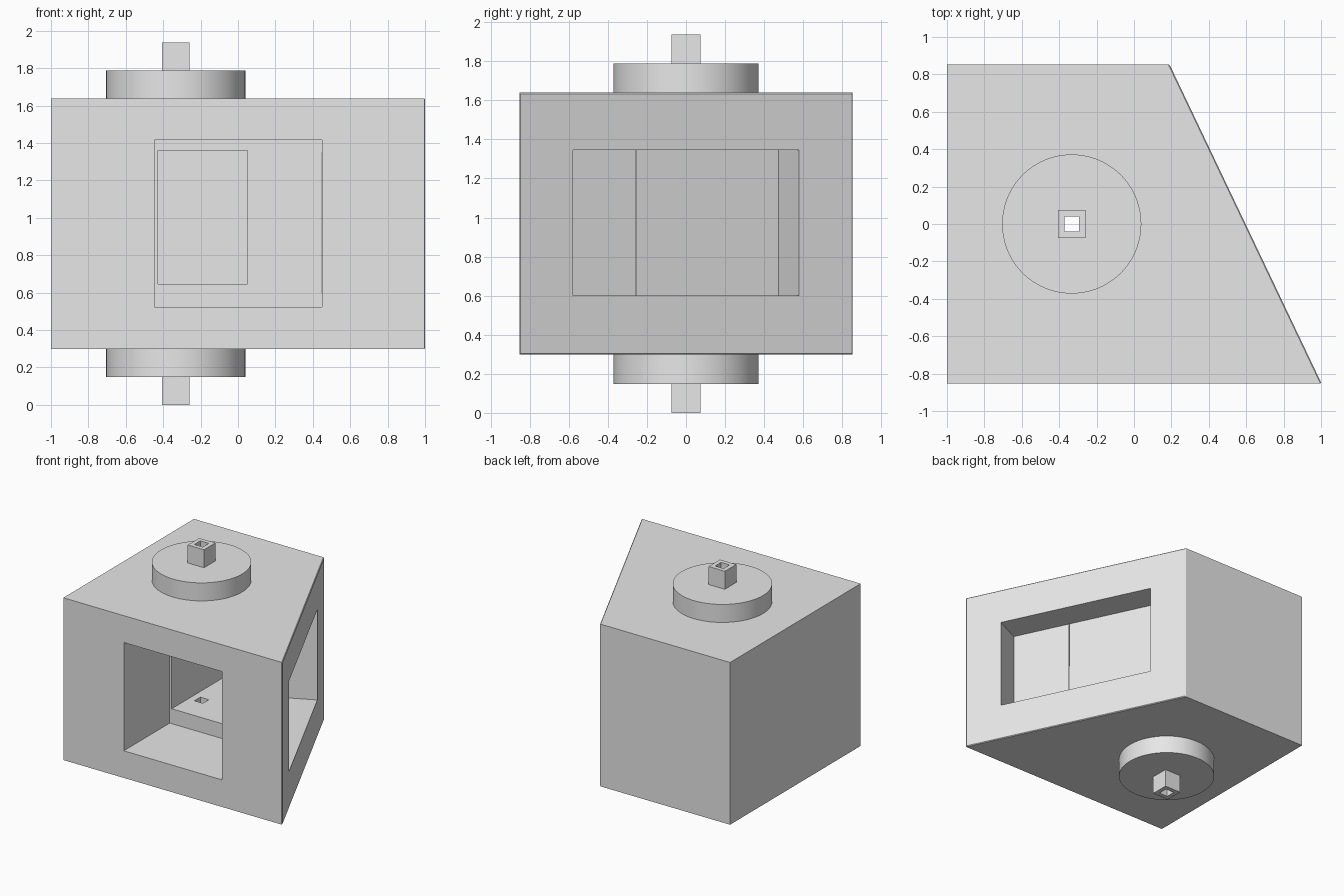
import bpy
import bmesh
import math
from mathutils import Matrix, Vector

if "Cube" in bpy.data.objects:
    bpy.data.objects.remove(bpy.data.objects["Cube"], do_unlink=True)

grey = bpy.data.materials.new("plain grey")
grey.use_nodes = True
colour = (0.8, 0.8, 0.8, 1)
grey.diffuse_color = colour
grey.node_tree.nodes["Principled BSDF"].inputs["Base Color"].default_value = colour

UNIT = 0.149          # one step of the stacked heights
BASE = 2 * UNIT       # underside of the body
TOP = 11 * UNIT       # top of the body
HALF = 0.853          # half depth of the body
AXLE_X = -0.333


def add_object(name, bm):
    bmesh.ops.recalc_face_normals(bm, faces=bm.faces)
    mesh = bpy.data.meshes.new(name)
    bm.to_mesh(mesh)
    bm.free()
    mesh.materials.append(grey)
    obj = bpy.data.objects.new(name, mesh)
    bpy.context.collection.objects.link(obj)
    return obj


def box(name, low, high, matrix=Matrix()):
    low, high = Vector(low), Vector(high)
    place = matrix @ Matrix.Translation((low + high) / 2) @ Matrix.Diagonal((high - low).to_4d())
    bm = bmesh.new()
    bmesh.ops.create_cube(bm, size=1, matrix=place)
    return add_object(name, bm)


def square_column(name, width, bottom, top):
    r = width / 2
    return box(name, (AXLE_X - r, -r, bottom), (AXLE_X + r, r, top))


def cut(target, cutter):
    mod = target.modifiers.new("cut", 'BOOLEAN')
    mod.operation, mod.solver, mod.object = 'DIFFERENCE', 'EXACT', cutter
    bpy.context.view_layer.objects.active = target
    bpy.ops.object.modifier_apply(modifier=mod.name)
    bpy.data.objects.remove(cutter, do_unlink=True)


def cut_bore(target):
    cut(target, square_column("bore_cutter", 0.078, -0.1, 2.1))


# Body: a block with one slanted side
bm = bmesh.new()
corners = [(-1, -HALF), (1.003, -HALF), (0.19, HALF), (-1, HALF)]
floor = bm.faces.new([bm.verts.new((x, y, BASE)) for x, y in corners])
raised = bmesh.ops.extrude_face_region(bm, geom=[floor])["geom"]
bmesh.ops.translate(bm, vec=(0, 0, TOP - BASE),
                    verts=[v for v in raised if isinstance(v, bmesh.types.BMVert)])
bm.normal_update()
slant = next(f for f in bm.faces if 0.1 < abs(f.normal.y) < 0.9)
bmesh.ops.bevel(bm, geom=list(slant.edges), offset=0.006, segments=1, affect='EDGES')
body = add_object("body", bm)

# Front opening and the smaller chamber behind it
cut(body, box("opening_cutter", (-0.447, -1, 0.522), (0.449, -0.253, 1.417)))
cut(body, box("chamber_cutter", (-0.429, -0.4, 0.645), (0.052, 0.5, 1.36)))

# Shallow window cut square into the slanted side
turn = math.atan2(0.813, 2 * HALF)
frame = Matrix.Translation((0.5965, 0, 0)) @ Matrix.Rotation(turn, 4, 'Z')
cut(body, box("window_cutter", (-0.244, -0.642, 0.6), (0.2, 0.642, 1.347), frame))
cut_bore(body)

# Matching discs and hollow square stems on the top and underside
for side, disc_low, stem_low in (("upper", TOP, TOP + UNIT), ("lower", UNIT, 0)):
    bm = bmesh.new()
    bmesh.ops.create_cone(bm, cap_ends=True, segments=96, radius1=0.372, radius2=0.372,
                          depth=UNIT,
                          matrix=Matrix.Translation((AXLE_X, 0, disc_low + UNIT / 2)))
    disc = add_object(side + "_disc", bm)
    stem = square_column(side + "_stem", UNIT, stem_low, stem_low + UNIT)
    cut_bore(disc)
    cut_bore(stem)
    bpy.ops.object.select_all(action='DESELECT')
    disc.select_set(True)
    bpy.context.view_layer.objects.active = disc
    bpy.ops.object.shade_smooth_by_angle(angle=math.radians(30))
